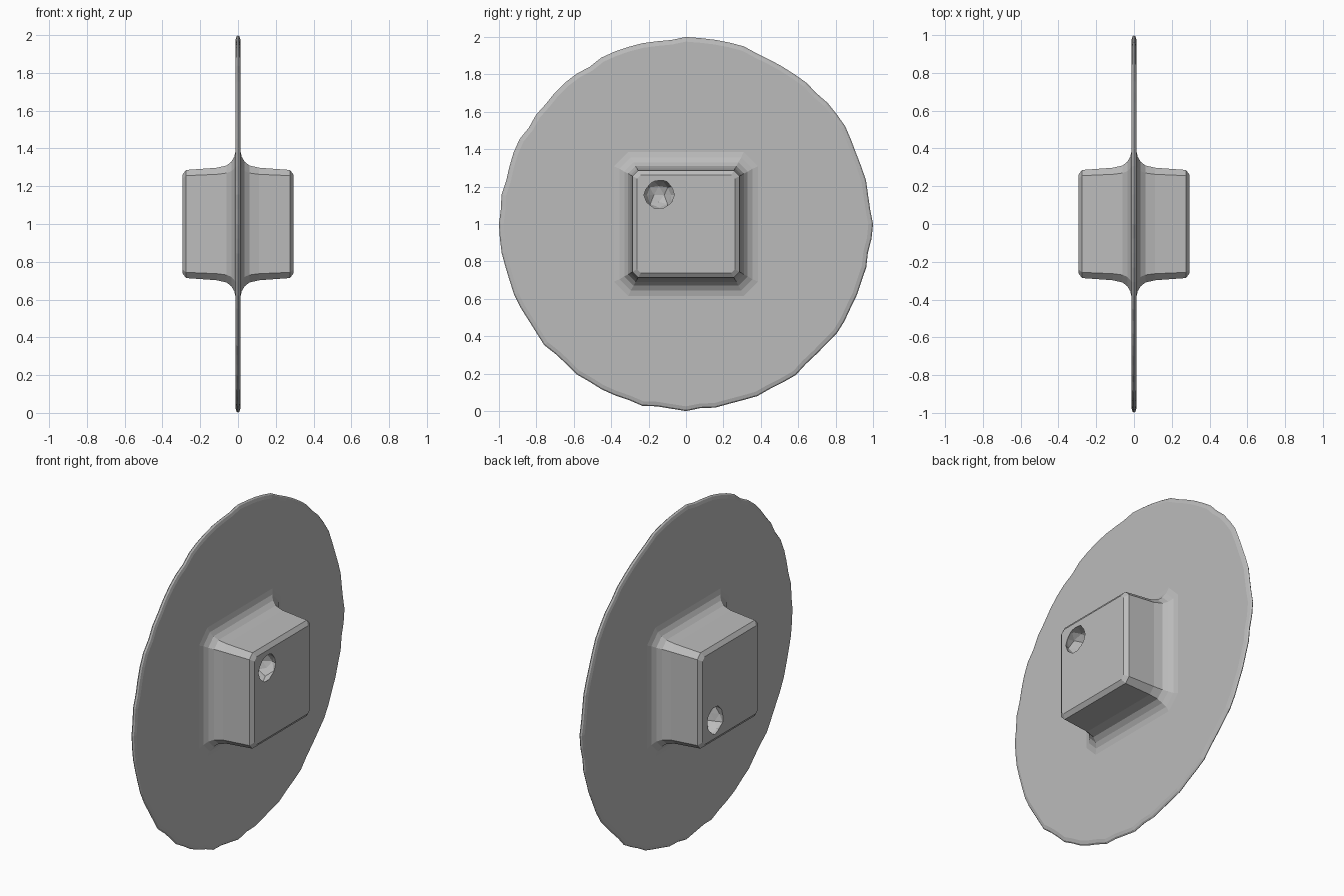
import bpy, bmesh, math, random
from mathutils import Vector

if "Cube" in bpy.data.objects:
    bpy.data.objects.remove(bpy.data.objects["Cube"])

random.seed(4)
grey = bpy.data.materials.new("plain grey")
grey.diffuse_color = (0.5, 0.5, 0.5, 1)
grey.use_nodes = True
grey.node_tree.nodes["Principled BSDF"].inputs["Base Color"].default_value = grey.diffuse_color


def finish(name, bm):
    bmesh.ops.recalc_face_normals(bm, faces=bm.faces)
    mesh = bpy.data.meshes.new(name)
    bm.to_mesh(mesh)
    bm.free()
    mesh.materials.append(grey)
    obj = bpy.data.objects.new(name, mesh)
    bpy.context.collection.objects.link(obj)
    return obj


def loft(name, rings):
    """Join equal-length rings of points into a closed flat-faced solid."""
    bm = bmesh.new()
    loops = [[bm.verts.new(p) for p in ring] for ring in rings]
    n = len(loops[0])
    for a, b in zip(loops, loops[1:]):
        for i in range(n):
            j = (i + 1) % n
            bm.faces.new((a[i], a[j], b[j], b[i]))
    bm.faces.new(loops[0])
    bm.faces.new(loops[-1])
    return finish(name, bm)


def cut_square(x, half, cut):
    """Square section across x with its corners cut off."""
    inner = half - cut
    pts = [(half, -inner), (half, inner), (inner, half), (-inner, half),
           (-half, inner), (-half, -inner), (-inner, -half), (inner, -half)]
    return [(x, y, 1 + z) for y, z in pts]


# Thin disc with a slightly chipped, tapering rim
SIDES = 80
radii = [1.0 if i % 20 == 0 else random.uniform(0.984, 1.0) for i in range(SIDES)]


def disc_ring(x, scale):
    return [(x, radii[i] * scale * math.cos(2 * math.pi * i / SIDES),
             1 + radii[i] * scale * math.sin(2 * math.pi * i / SIDES))
            for i in range(SIDES)]


loft("disc", [disc_ring(-0.013, 0.975), disc_ring(-0.008, 0.993), disc_ring(0, 1.0),
              disc_ring(0.008, 0.993), disc_ring(0.013, 0.975)])

# Square hub: bevelled ends, sides flaring into the disc
half_profile = [(0.293, 0.262, 0.02), (0.275, 0.286, 0.03), (0.11, 0.298, 0.035),
                (0.06, 0.31, 0.04), (0.035, 0.33, 0.05), (0.02, 0.355, 0.06),
                (0.012, 0.39, 0.08)]
sections = [cut_square(-x, h, c) for x, h, c in half_profile]
sections += [cut_square(x, h, c) for x, h, c in reversed(half_profile)]
hub = loft("hub", sections)

# Rough pit in one corner of each hub end
for side in (-1, 1):
    bm = bmesh.new()
    bmesh.ops.create_icosphere(bm, subdivisions=2, radius=0.088)
    for v in bm.verts:
        v.co *= random.uniform(0.88, 1.06)
        v.co += Vector((side * 0.265, side * -0.145, 1 + side * 0.155))
    cutter = finish("pit_cutter", bm)
    cutter.hide_render = True
    cutter.display_type = 'WIRE'
    mod = hub.modifiers.new("pit", 'BOOLEAN')
    mod.operation = 'DIFFERENCE'
    mod.solver = 'EXACT'
    mod.object = cutter
